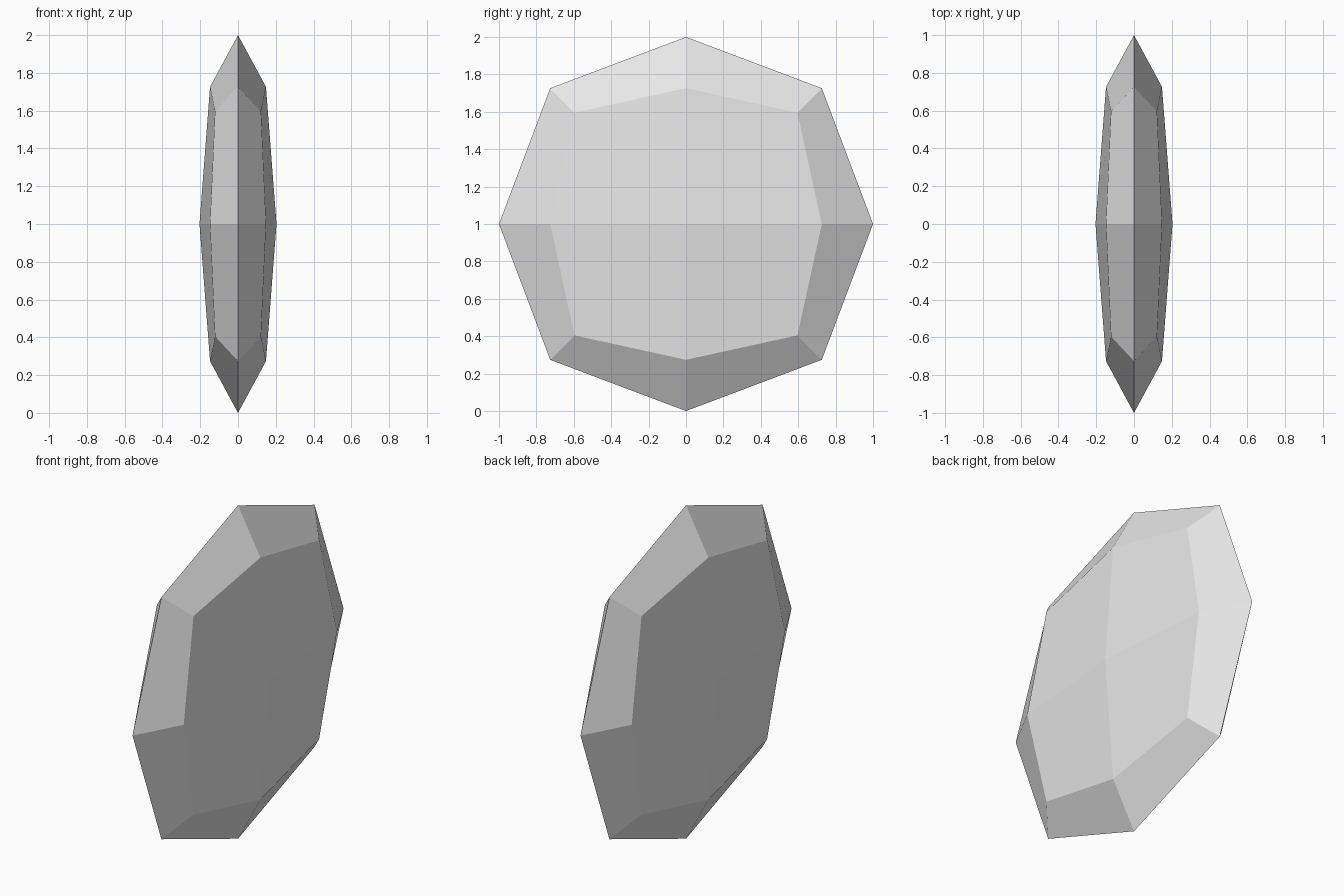
import bpy

default_cube = bpy.data.objects.get("Cube")
if default_cube:
    bpy.data.objects.remove(default_cube, do_unlink=True)

HALF_WIDTH = 0.204              # half thickness along x
CAGE = 2 * 36 / 30.2222         # cage size whose rounded form has radius 1

# Single stone grey
grey = bpy.data.materials.new("light_grey")
grey.use_nodes = True
colour = (0.8, 0.8, 0.8, 1)
grey.diffuse_color = colour
grey.node_tree.nodes["Principled BSDF"].inputs["Base Color"].default_value = colour

# Flattened faceted pebble: a cube rounded by one subdivision step
bpy.ops.mesh.primitive_cube_add(size=CAGE, location=(0, 0, 1))
stone = bpy.context.object
stone.name = "faceted_stone"
stone.scale.x = HALF_WIDTH
stone.data.materials.append(grey)

rounding = stone.modifiers.new("rounding", "SUBSURF")
rounding.levels = rounding.render_levels = 1
rounding.use_limit_surface = True
bpy.ops.object.modifier_apply(modifier=rounding.name)
bpy.ops.object.transform_apply(location=False, rotation=False, scale=True)
bpy.ops.object.shade_flat()
